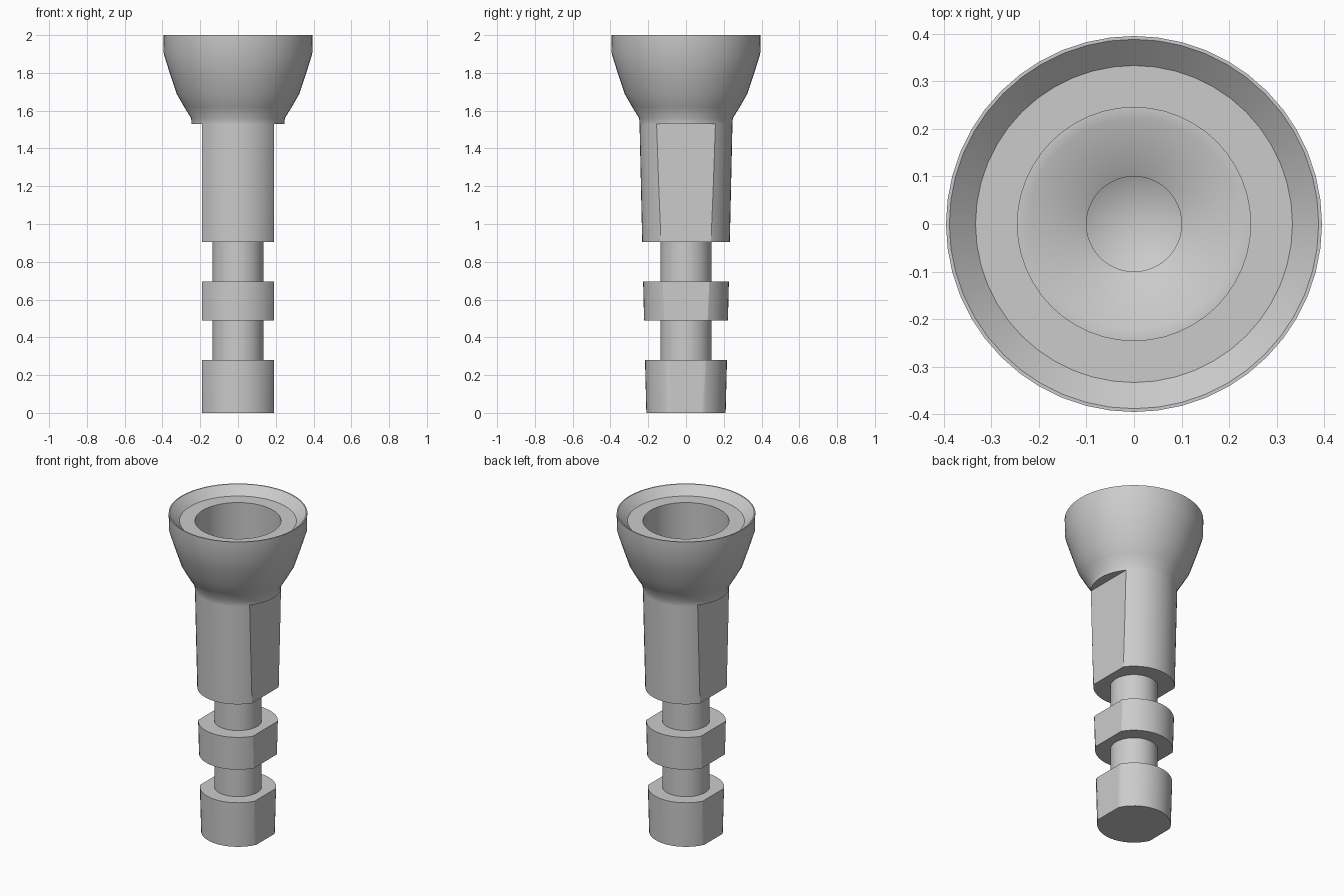
import bpy, bmesh, math
from mathutils import Vector

if "Cube" in bpy.data.objects:
    bpy.data.objects.remove(bpy.data.objects["Cube"], do_unlink=True)

SIDES = 48
FLAT_X = 0.19

steel = bpy.data.materials.new("plain_grey")
grey = (0.6, 0.6, 0.6, 1)
steel.diffuse_color = grey
steel.use_nodes = True
for node in steel.node_tree.nodes:
    if node.type == "BSDF_PRINCIPLED":
        node.inputs["Base Color"].default_value = grey


def turned_part(name, profile, flats=False):
    """Revolve (radius, height) points round z, optionally milling two side flats."""
    bm = bmesh.new()
    verts = [bm.verts.new((r, 0, z)) for r, z in profile]
    edges = [bm.edges.new(pair) for pair in zip(verts, verts[1:])]
    bmesh.ops.spin(bm, geom=verts + edges, cent=(0, 0, 0), axis=(0, 0, 1),
                   angle=math.tau, steps=SIDES)
    bmesh.ops.remove_doubles(bm, verts=bm.verts[:], dist=1e-5)
    if flats:
        for side in (-1, 1):
            normal = Vector((side, 0, 0))
            cut = bmesh.ops.bisect_plane(
                bm, geom=bm.verts[:] + bm.edges[:] + bm.faces[:], dist=1e-5,
                plane_co=normal * FLAT_X, plane_no=normal, clear_outer=True)
            rim = [e for e in cut["geom_cut"] if isinstance(e, bmesh.types.BMEdge)]
            bmesh.ops.contextual_create(bm, geom=rim)
    bmesh.ops.recalc_face_normals(bm, faces=bm.faces[:])
    mesh = bpy.data.meshes.new(name)
    bm.to_mesh(mesh)
    bm.free()
    mesh.materials.append(steel)
    obj = bpy.data.objects.new(name, mesh)
    bpy.context.collection.objects.link(obj)
    bpy.ops.object.select_all(action="DESELECT")
    obj.select_set(True)
    bpy.context.view_layer.objects.active = obj
    bpy.ops.object.shade_smooth_by_angle(angle=math.radians(32))
    return obj


def solid(r0, z0, r1, z1):
    """Profile of a closed, slightly tapered cylinder."""
    return [(0, z0), (r0, z0), (r1, z1), (0, z1)]


# Stem: foot, middle collar and the two necks between them
turned_part("foot", solid(0.21, 0, 0.217, 0.28), flats=True)
turned_part("lower_neck", solid(0.135, 0.28, 0.135, 0.49))
turned_part("collar", solid(0.222, 0.49, 0.227, 0.695), flats=True)
turned_part("upper_neck", solid(0.135, 0.695, 0.135, 0.905))

# Shaft with the bottom of the drilled hole
turned_part("shaft", [
    (0, 0.905), (0.232, 0.905), (0.246, 1.53),
    (0.1, 1.53), (0.1, 1.36), (0, 1.31)], flats=True)

# Flared head: outer bowl, bevelled rim, seat, counterbore and drilled hole
turned_part("flared_head", [
    (0.1, 1.53), (0.246, 1.53), (0.248, 1.56), (0.285, 1.62),
    (0.325, 1.69), (0.36, 1.795), (0.393, 1.9), (0.395, 2.0), (0.388, 2.0),
    (0.333, 1.95), (0.245, 1.95), (0.245, 1.66), (0.222, 1.66),
    (0.1, 1.60), (0.1, 1.53)])
